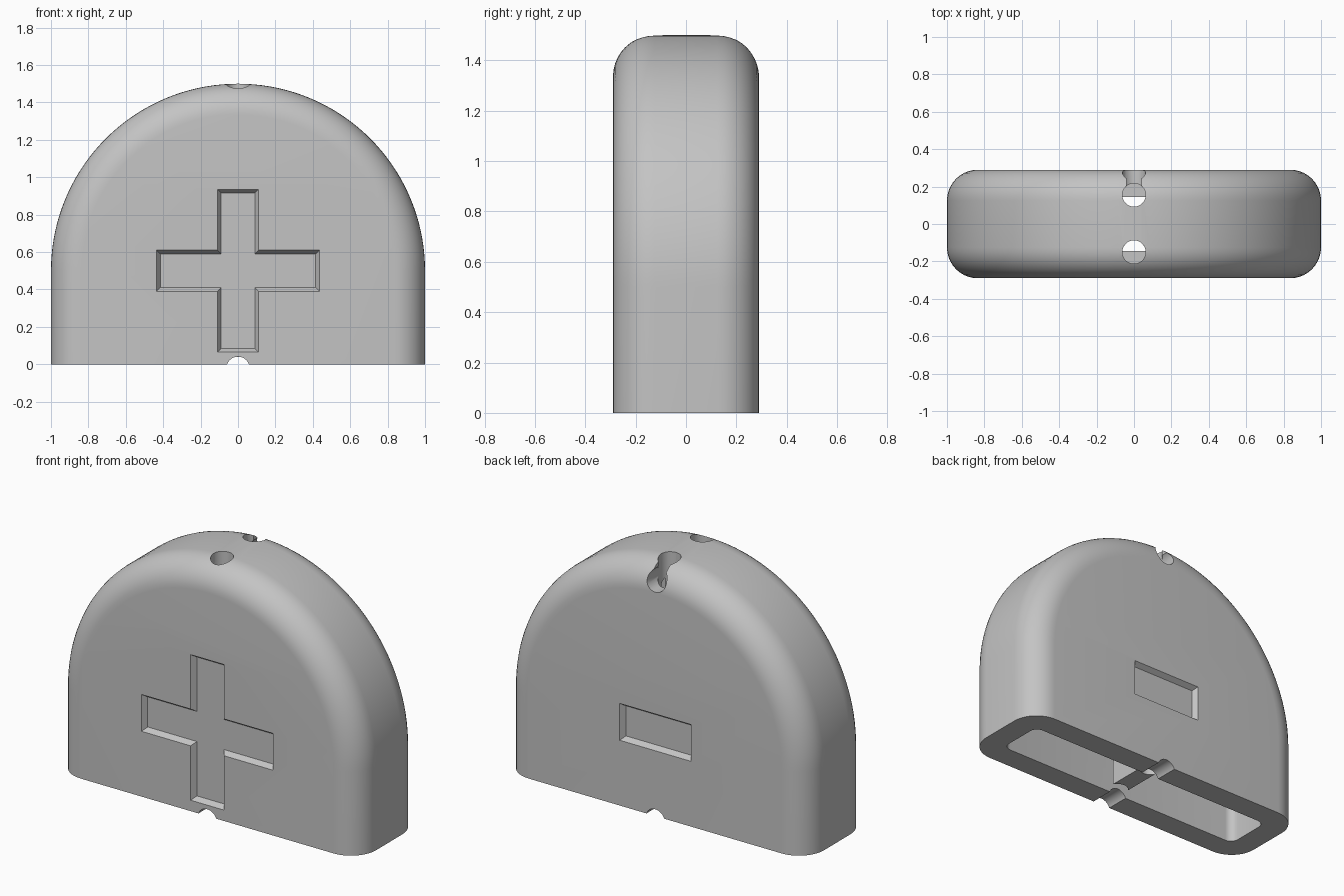
import bpy, bmesh, math
from mathutils import Matrix, Vector

if "Cube" in bpy.data.objects:
    bpy.data.objects.remove(bpy.data.objects["Cube"])

grey = bpy.data.materials.new("plain_grey")
grey.diffuse_color = (0.55, 0.55, 0.55, 1)
grey.use_nodes = True
grey.node_tree.nodes["Principled BSDF"].inputs["Base Color"].default_value = grey.diffuse_color


def finish(bm, name):
    bmesh.ops.recalc_face_normals(bm, faces=bm.faces)
    me = bpy.data.meshes.new(name)
    bm.to_mesh(me)
    bm.free()
    me.materials.append(grey)
    ob = bpy.data.objects.new(name, me)
    bpy.context.collection.objects.link(ob)
    return ob


def loft(name, rings):
    """Join closed rings of points and cap both ends."""
    bm = bmesh.new()
    loops = [[bm.verts.new(p) for p in r] for r in rings]
    for a, b in zip(loops, loops[1:]):
        for i in range(len(a)):
            j = (i + 1) % len(a)
            bm.faces.new((a[i], a[j], b[j], b[i]))
    bm.faces.new(loops[0])
    bm.faces.new(loops[-1])
    return finish(bm, name)


def arch(name, radius, half_depth, fillet, base, steps=10, arc=72):
    """Arch-shaped slab with rounded front and back rims."""
    section = []
    for k in range(steps + 1):
        a = math.pi / 2 * k / steps
        section.append((radius - fillet * (1 - math.sin(a)),
                        half_depth - fillet * (1 - math.cos(a))))
    section = [(r, -y) for r, y in section] + [(r, y) for r, y in reversed(section)]
    rings = []
    for r, y in section:
        ring = [(r, y, base)]
        for i in range(arc + 1):
            t = math.pi * i / arc
            ring.append((r * math.cos(t), y, 0.5 + r * math.sin(t)))
        rings.append(ring + [(-r, y, base)])
    return loft(name, rings)


def cylinder(name, start, end, radius, sides=40):
    start, end = Vector(start), Vector(end)
    axis = end - start
    bm = bmesh.new()
    m = Matrix.Translation((start + end) / 2) @ axis.to_track_quat('Z', 'Y').to_matrix().to_4x4()
    bmesh.ops.create_cone(bm, cap_ends=True, segments=sides, radius1=radius,
                          radius2=radius, depth=axis.length, matrix=m)
    return finish(bm, name)


def engraving(name, outline, side):
    """Tapered cutter: outline(inset) gives x,z points, side is -1 front, +1 back."""
    depth, slope = 0.03, 0.02
    rings = []
    for d in (-0.03, depth):
        rings.append([(x, side * (0.29 - d), 0.5 + z) for x, z in outline(slope * d / depth)])
    return loft(name, rings)


def plus(i):
    a, w, h = 0.11 - i, 0.435 - i, 0.435 - i
    return [(a, h), (a, a), (w, a), (w, -a), (a, -a), (a, -h),
            (-a, -h), (-a, -a), (-w, -a), (-w, a), (-a, a), (-a, h)]


def minus(i):
    w, h = 0.235 - i, 0.11 - i
    return [(w, h), (w, -h), (-w, -h), (-w, h)]


# Hollow arched shell
body = arch("body", 1.0, 0.29, 0.165, 0.0)
HOLE = 0.0625
cutters = [
    arch("cavity", 0.855, 0.145, 0.05, -0.1, steps=6),
    engraving("plus_mark", plus, -1),
    engraving("minus_mark", minus, 1),
    # wire holes through the top
    cylinder("front_hole", (0, -0.15, 1.25), (0, -0.15, 1.6), HOLE),
    cylinder("back_hole", (0, 0.155, 1.25), (0, 0.155, 1.6), HOLE),
    # wire exit on the upper back edge
    cylinder("back_exit", (0, 0.155, 1.4), (0, 0.4, 1.4), HOLE),
    loft("exit_slot", [[(x, y, z) for x, y in
                        ((-.04, .16), (.04, .16), (.04, .35), (-.04, .35))]
                       for z in (1.39, 1.6)]),
    # wire notch along the bottom
    cylinder("bottom_notch", (0, -0.5, -0.022), (0, 0.5, -0.022), HOLE),
]
bpy.context.view_layer.objects.active = body
body.select_set(True)
for c in cutters:
    mod = body.modifiers.new(c.name, 'BOOLEAN')
    mod.operation = 'DIFFERENCE'
    mod.solver = 'EXACT'
    mod.object = c
    bpy.ops.object.modifier_apply(modifier=mod.name)
    bpy.data.objects.remove(c)

# Divider inside the cavity, hollowed at both ends by the wire channels
half = []
for i in range(13):
    x = -0.055 + 0.11 * i / 12
    half.append((x, 0.15 - math.sqrt(HOLE ** 2 - x * x)))
plan = half + [(-x, -y) for x, y in half]
divider = loft("divider", [[(x, y, z) for x, y in plan] for z in (0.04, 1.37)])

for ob in (body, divider):
    bpy.ops.object.select_all(action='DESELECT')
    ob.select_set(True)
    bpy.context.view_layer.objects.active = ob
    bpy.ops.object.shade_smooth_by_angle(angle=math.radians(30))
